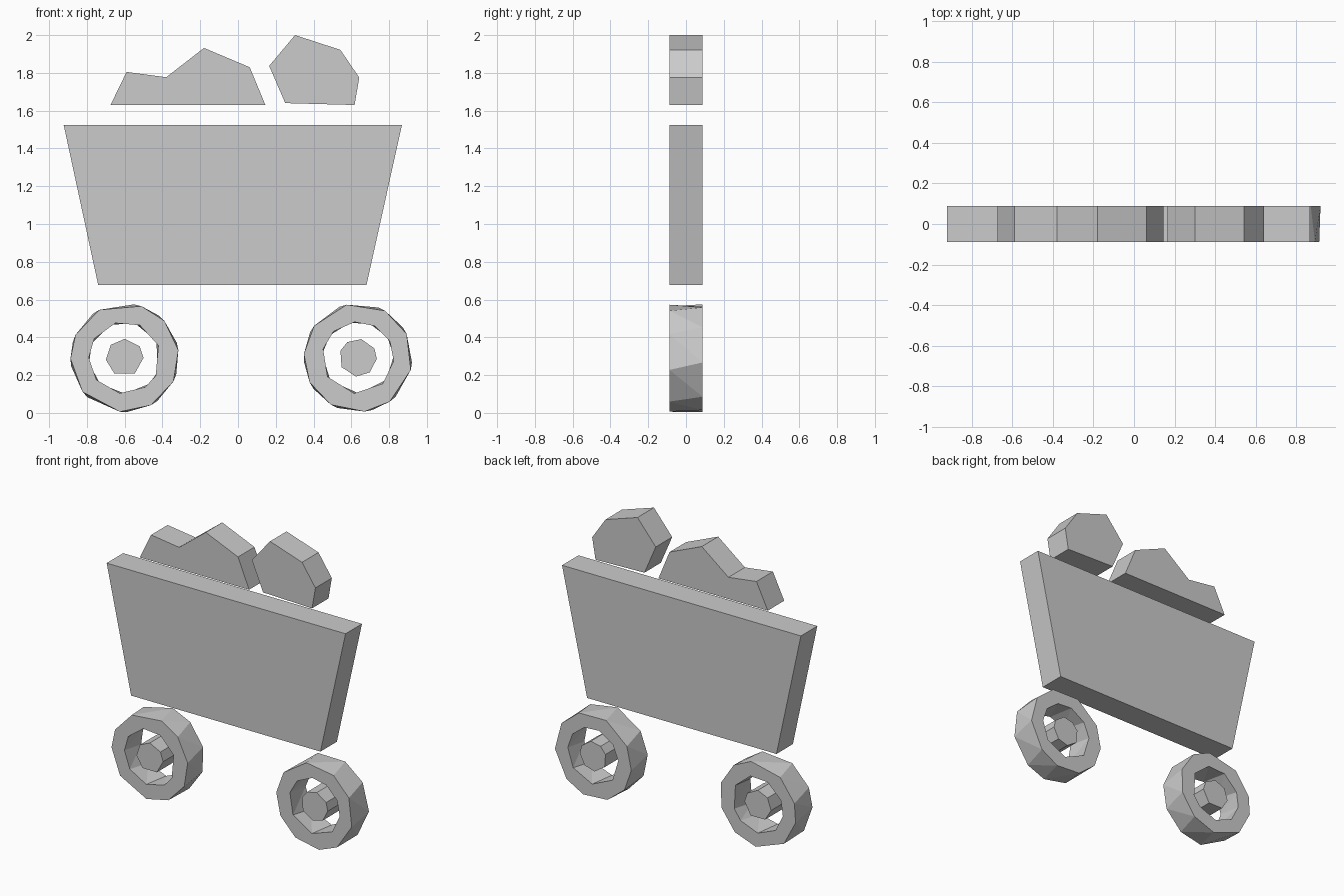
import bpy, bmesh
from math import sin, cos, radians

if "Cube" in bpy.data.objects:
    bpy.data.objects.remove(bpy.data.objects["Cube"])

HALF = 0.088  # half thickness of every slab


def circle(cx, cz, r, angles, twist=0):
    return [(cx + r * cos(radians(a + twist)), cz + r * sin(radians(a + twist)))
            for a in angles]


def slab(name, loops):
    """Solid from (front, back) outline pairs; a second pair cuts a hole."""
    bm = bmesh.new()
    rims = {-HALF: [], HALF: []}
    for front, back in loops:
        f = [bm.verts.new((x, -HALF, z)) for x, z in front]
        b = [bm.verts.new((x, HALF, z)) for x, z in back]
        n = len(f)
        for i in range(n):
            j = (i + 1) % n
            bm.faces.new((f[i], f[j], b[j], b[i]))
            rims[-HALF].append(bm.edges.get((f[i], f[j])))
            rims[HALF].append(bm.edges.get((b[i], b[j])))
    walls = bm.faces[:]
    for rim in rims.values():
        bmesh.ops.triangle_fill(bm, edges=rim, use_beauty=True)
    bmesh.ops.triangulate(bm, faces=walls)
    bmesh.ops.recalc_face_normals(bm, faces=bm.faces[:])
    mesh = bpy.data.meshes.new(name)
    bm.to_mesh(mesh)
    bm.free()
    obj = bpy.data.objects.new(name, mesh)
    bpy.context.collection.objects.link(obj)


def plate(name, pts):
    slab(name, [(pts, pts)])


# Cart body and its load
plate("cart_body", [(-0.923, 1.525), (0.868, 1.525), (0.68, 0.676), (-0.74, 0.676)])
plate("ore_pile", [(-0.675, 1.63), (-0.59, 1.805), (-0.38, 1.777),
                   (-0.18, 1.932), (0.062, 1.83), (0.145, 1.63)])
plate("ore_rock", [(0.25, 1.64), (0.165, 1.837), (0.302, 2.0),
                   (0.542, 1.922), (0.642, 1.775), (0.617, 1.63)])

# Hand-cut wheels: uneven facets, rims slightly twisted front to back
wheels = {
    "left": (-0.6, [8, 43, 72, 118, 155, 181, 219, 265, 299, 334],
             [20, 65, 105, 148, 180, 218, 262, 305, 330],
             [0, 37, 90, 137, 186, 237, 302]),
    "right": (0.635, [-13, 26, 60, 102, 144, 176, 207, 240, 277, 306],
              [-5, 27, 62, 95, 133, 166, 212, 264, 314],
              [-3, 30, 80, 124, 158, 210, 264, 309]),
}
CZ = 0.292
for side, (cx, outer, inner, hub) in wheels.items():
    slab(side + "_wheel_rim", [
        (circle(cx, CZ, 0.287, outer), circle(cx, CZ, 0.287, outer, 8)),
        (circle(cx, CZ, 0.19, inner), circle(cx, CZ, 0.19, inner, 8))])
    plate(side + "_wheel_hub", circle(cx, CZ, 0.1, hub))
